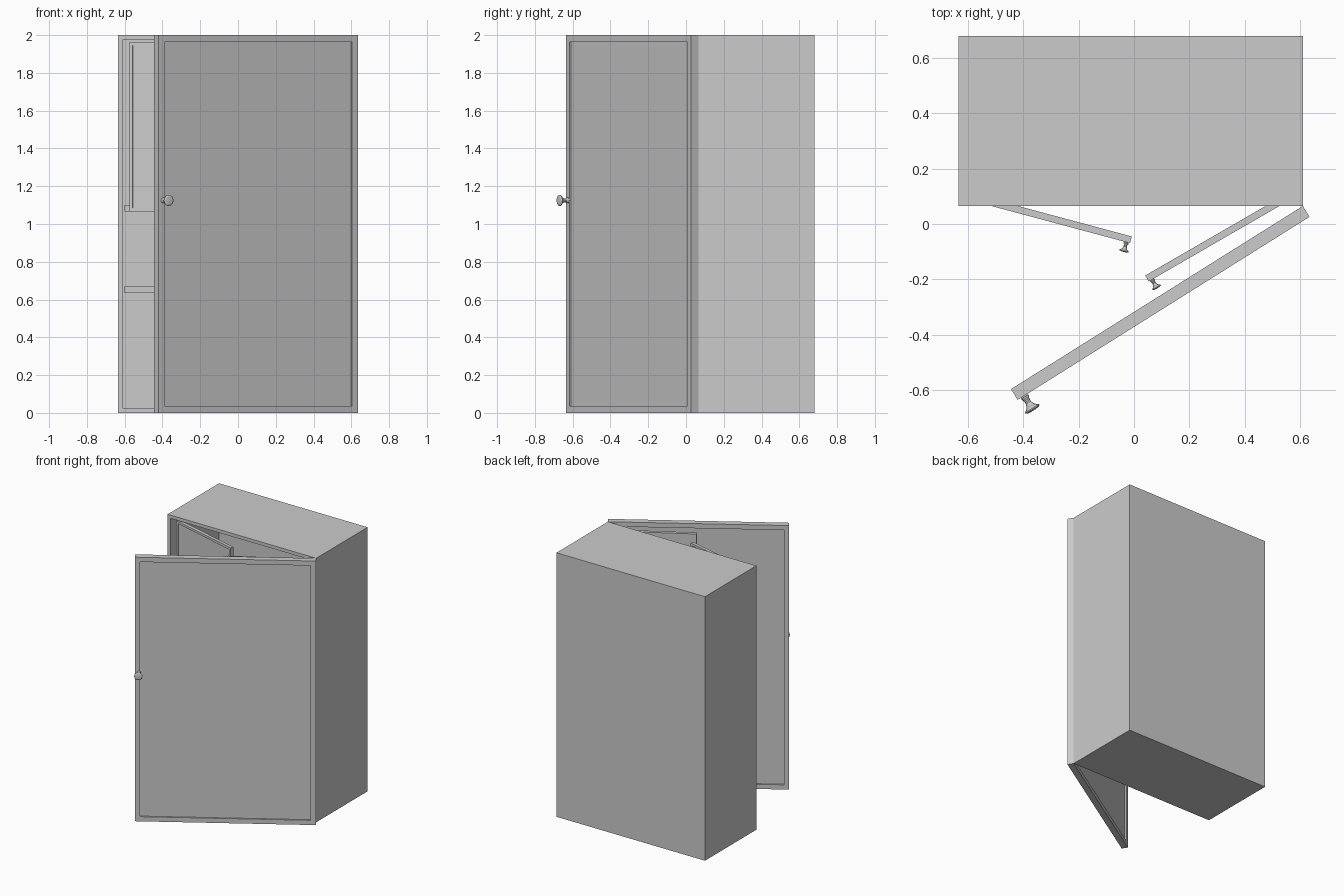
import bpy, bmesh
from math import radians, sin, cos, pi
from mathutils import Matrix, Vector

if "Cube" in bpy.data.objects:
    bpy.data.objects.remove(bpy.data.objects["Cube"])


def finish(name, bm, loc=(0, 0, 0), rot=0.0):
    bmesh.ops.recalc_face_normals(bm, faces=bm.faces)
    me = bpy.data.meshes.new(name)
    bm.to_mesh(me)
    bm.free()
    ob = bpy.data.objects.new(name, me)
    ob.location = loc
    ob.rotation_euler[2] = rot
    bpy.context.collection.objects.link(ob)
    return ob


def box_bm(lo, hi):
    lo, hi = Vector(lo), Vector(hi)
    bm = bmesh.new()
    bmesh.ops.create_cube(bm, size=1, matrix=Matrix.Translation((lo + hi) / 2)
                          @ Matrix.Diagonal((*(hi - lo), 1)))
    bm.normal_update()
    return bm


def recess(bm, side, border, depth):
    """Sink a bordered panel into the face that looks along side * y."""
    face = max(bm.faces, key=lambda f: f.normal.y * side)
    bmesh.ops.inset_region(bm, faces=[face], thickness=border)
    out = bmesh.ops.extrude_discrete_faces(bm, faces=[face])["faces"]
    bmesh.ops.translate(bm, verts=out[0].verts, vec=(0, -side * depth, 0))
    bm.normal_update()


def knob(name, size, loc, rot):
    """Turned pull pointing along local -y."""
    prof = [(0, 0), (0.36, 0), (0.5, 0.12), (0.5, 0.3), (0.36, 0.6),
            (0.36, 1.0), (0.55, 1.45), (1.0, 1.8), (1.0, 1.93), (0.7, 2.05), (0, 2.1)]
    n = 10
    bm = bmesh.new()
    rings = []
    for r, d in prof:
        k = n if r else 1
        rings.append([bm.verts.new((size * r * cos(2 * pi * i / n), -size * d,
                                    size * r * sin(2 * pi * i / n))) for i in range(k)])
    for a, b in zip(rings, rings[1:]):
        for i in range(n):
            vs = [a[i % len(a)], a[(i + 1) % len(a)], b[(i + 1) % len(b)], b[i % len(b)]]
            bm.faces.new(list(dict.fromkeys(vs)))
    return finish(name, bm, loc, rot)


def door(name, hinge, s, angle, width, thick, z0, z1, border, depth, knob_z, knob_size):
    """Framed door hinged at its back corner; s = +1 opens from the left, -1 from the right."""
    rot = -s * radians(angle)
    x = s * width
    bm = box_bm((min(0, x), -thick, z0), (max(0, x), 0, z1))
    for side in (-1, 1):
        recess(bm, side, border, depth)
    finish(name, bm, (*hinge, 0), rot)
    p = Matrix.Rotation(rot, 3, 'Z') @ Vector((x - s * border * 0.55, -thick, knob_z))
    knob(name + "_knob", knob_size, p + Vector((*hinge, 0)), rot)


# Carcass: hollow box open at the front
L, R, F, B, W = -0.635, 0.61, 0.065, 0.68, 0.035
bm = box_bm((L, F, 0), (R, B, 2))
recess(bm, -1, W, B - F - W)
finish("cabinet_body", bm)

# Shelves
for name, z in (("lower_shelf", 0.635), ("upper_shelf", 1.065)):
    finish(name, box_bm((L + W, 0.11, z), (R - W, B - W, z + W)))

# Outer door
door("outer_door", (R, F), -1, 32.1, 1.245, 0.046, 0, 2, 0.05, 0.01, 1.125, 0.03)

# Pair of inner cupboard doors
for name, hx, hy, s, ang in (("left_inner_door", -0.568, 0.105, 1, 15),
                             ("right_inner_door", 0.543, 0.104, -1, 30)):
    door(name, (hx, hy), s, ang, 0.58, 0.025, 1.067, 1.963, 0.025, 0.006, 1.51, 0.0175)
